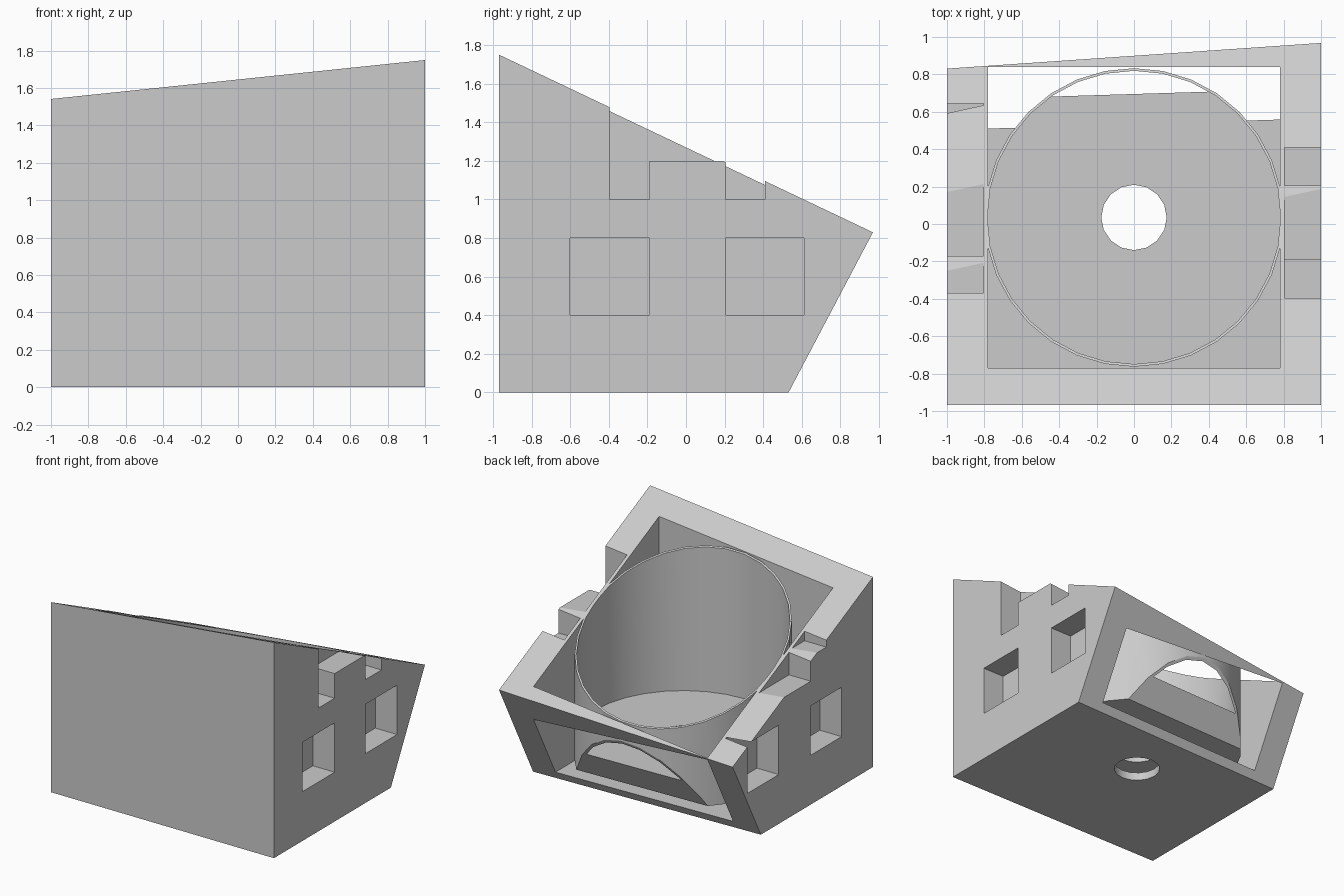
import bpy, bmesh, math

old = bpy.data.objects.get("Cube")
if old:
    bpy.data.objects.remove(old, do_unlink=True)

grey = bpy.data.materials.new("light_grey")
grey.use_nodes = True
grey.diffuse_color = (0.6, 0.6, 0.6, 1)
grey.node_tree.nodes["Principled BSDF"].inputs["Base Color"].default_value = (0.6, 0.6, 0.6, 1)


def add_object(name, bm):
    bmesh.ops.recalc_face_normals(bm, faces=bm.faces)
    mesh = bpy.data.meshes.new(name)
    bm.to_mesh(mesh)
    bm.free()
    mesh.materials.append(grey)
    obj = bpy.data.objects.new(name, mesh)
    bpy.context.collection.objects.link(obj)
    return obj


def box(name, xs, ys, zs, reshape=None):
    """Box from ranges; reshape(x, y, z) can slope its sides."""
    bm = bmesh.new()
    bmesh.ops.create_cube(bm, size=1)
    for v in bm.verts:
        p = [r[int(c > 0)] for r, c in zip((xs, ys, zs), v.co)]
        v.co = reshape(*p) if reshape else p
    return add_object(name, bm)


def cylinder(name, radius, z0, z1, sides):
    bm = bmesh.new()
    bmesh.ops.create_cone(bm, cap_ends=True, segments=sides, radius1=radius,
                          radius2=radius, depth=z1 - z0)
    bmesh.ops.translate(bm, verts=bm.verts, vec=(0, 0.035, (z0 + z1) / 2))
    return add_object(name, bm)


def combine(target, tool, operation="DIFFERENCE"):
    """Apply a boolean and discard the tool."""
    mod = target.modifiers.new("combine", "BOOLEAN")
    mod.operation = operation
    mod.solver = "EXACT"
    mod.object = tool
    bpy.context.view_layer.objects.active = target
    bpy.ops.object.modifier_apply(modifier=mod.name)
    bpy.data.objects.remove(tool, do_unlink=True)


# Open box with a thin floor
housing = box("housing", (-1, 1), (-0.968, 1.3), (0, 2.2))
combine(housing, box("cavity_cutter", (-0.78, 0.78), (-0.77, 0.84), (0.065, 3)))

# Round cup held between the side walls, just above the floor
cup = cylinder("cup", 0.798, 0.16, 2.1, 32)
combine(cup, cylinder("cup_cutter", 0.784, 0.37, 3, 32))
combine(housing, cup, "UNION")
combine(housing, cylinder("drain_cutter", 0.175, -1, 1, 16))

# Side pockets and interlocking edge steps: (side, y range, z range)
recesses = [
    (1, (-0.6, -0.19), (0.4, 0.8)), (1, (0.205, 0.61), (0.4, 0.8)),
    (-1, (-0.565, -0.165), (0.4, 0.8)), (-1, (0.24, 0.643), (0.4, 0.8)),
    (1, (-0.395, 0.41), (1.2, 3)),
    (1, (-0.395, -0.19), (1.0, 3)), (1, (0.205, 0.41), (1.0, 3)),
    (-1, (-0.37, 0.43), (1.2, 3)), (-1, (-0.17, 0.23), (1.0, 3)),
]
for side, ys, zs in recesses:
    xs = sorted((side * 0.805, side * 1.5))
    combine(housing, box("recess_cutter", xs, ys, zs))

# Sloping top, tilted both ways
combine(housing, box("top_cutter", (-1.6, 1.6), (-1.6, 1.6), (0, 4),
        lambda x, y, z: (x, y, z if z else 1.645 + 0.104 * x - 0.475 * (y + 0.968))))
# Leaning back, opening the cavity low down
combine(housing, box("back_cutter", (-1.6, 1.6), (0, 4), (-0.5, 3),
        lambda x, y, z: (x, y if y else 0.5 + 0.031 * x + 0.527 * z, z)))

# Smooth round walls, sharp edges
bpy.ops.object.select_all(action="DESELECT")
housing.select_set(True)
bpy.context.view_layer.objects.active = housing
bpy.ops.object.shade_smooth_by_angle(angle=math.radians(24))
